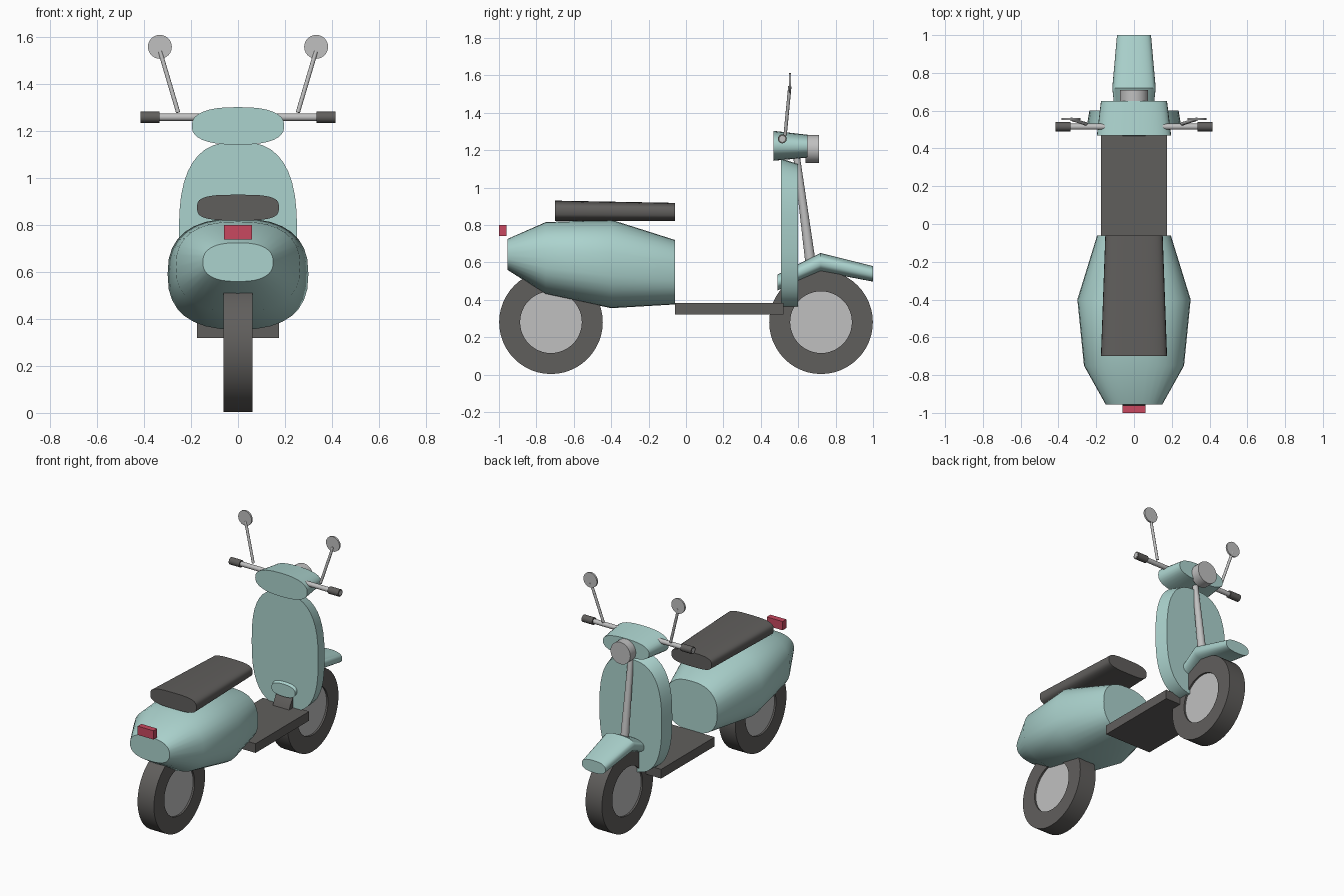
import bpy, bmesh, math
from mathutils import Vector, Matrix

cube = bpy.data.objects.get("Cube")
if cube:
    bpy.data.objects.remove(cube, do_unlink=True)


def material(name, rgb):
    m = bpy.data.materials.new(name)
    m.use_nodes = True
    m.diffuse_color = (*rgb, 1)
    m.node_tree.nodes["Principled BSDF"].inputs["Base Color"].default_value = (*rgb, 1)
    return m


MINT = material("mint paint", (0.41, 0.65, 0.615))
DARK = material("dark rubber", (0.118, 0.113, 0.108))
METAL = material("light metal", (0.53, 0.53, 0.53))
RED = material("red lens", (0.58, 0.065, 0.115))


def finish(name, bm, mat, angle=35):
    """Turn a bmesh into a smooth-shaded object with sharp edges kept."""
    bmesh.ops.recalc_face_normals(bm, faces=bm.faces)
    mesh = bpy.data.meshes.new(name)
    bm.to_mesh(mesh)
    bm.free()
    mesh.materials.append(mat)
    ob = bpy.data.objects.new(name, mesh)
    bpy.context.collection.objects.link(ob)
    bpy.ops.object.select_all(action='DESELECT')
    bpy.context.view_layer.objects.active = ob
    ob.select_set(True)
    bpy.ops.object.shade_smooth_by_angle(angle=math.radians(angle))
    return ob


def loft(name, sections, mat, power=2.5, count=32):
    """Join rounded cross-sections given as (y, half width, bottom, top)."""
    bm = bmesh.new()
    rings = []
    for y, half, low, high in sections:
        ring = []
        for i in range(count):
            a = math.tau * i / count
            c, s = math.cos(a), math.sin(a)
            x = math.copysign(abs(c) ** (2 / power), c) * half
            z = math.copysign(abs(s) ** (2 / power), s) * (high - low) / 2
            ring.append(bm.verts.new((x, y, (low + high) / 2 + z)))
        rings.append(ring)
    for a, b in zip(rings, rings[1:]):
        for i in range(count):
            j = (i + 1) % count
            bm.faces.new((a[i], a[j], b[j], b[i]))
    bm.faces.new(rings[0])
    bm.faces.new(rings[-1])
    return finish(name, bm, mat)


def rod(name, start, end, r1, mat, r2=None, count=16):
    """Cylinder or cone between two points."""
    start, end = Vector(start), Vector(end)
    way = end - start
    turn = way.to_track_quat('Z', 'Y').to_matrix().to_4x4()
    bm = bmesh.new()
    bmesh.ops.create_cone(bm, cap_ends=True, segments=count, radius1=r1,
                          radius2=r1 if r2 is None else r2, depth=way.length,
                          matrix=Matrix.Translation((start + end) / 2) @ turn)
    return finish(name, bm, mat)


def box(name, low, high, mat):
    low, high = Vector(low), Vector(high)
    bm = bmesh.new()
    bmesh.ops.create_cube(bm, size=1, matrix=Matrix.Translation((low + high) / 2)
                          @ Matrix.Diagonal((*(high - low), 1)))
    return finish(name, bm, mat)


def wheel(name, y):
    """Square-shouldered tyre ring with a recessed disc hub."""
    mid = Vector((0, y, 0.28))
    bm = bmesh.new()
    corners = [bm.verts.new(mid + Vector((x, 0, r))) for x, r in
               ((-0.062, 0.165), (-0.062, 0.277), (0.062, 0.277), (0.062, 0.165))]
    edges = [bm.edges.new((corners[i], corners[(i + 1) % 4])) for i in range(4)]
    bmesh.ops.spin(bm, geom=corners + edges, cent=mid, axis=(1, 0, 0),
                   angle=math.tau, steps=48, use_merge=True)
    bmesh.ops.remove_doubles(bm, verts=bm.verts, dist=0.0001)
    finish(name + "_tyre", bm, DARK)
    rod(name + "_hub", mid - Vector((0.05, 0, 0)), mid + Vector((0.05, 0, 0)),
        0.167, METAL, count=48)


wheel("rear_wheel", -0.722)
wheel("front_wheel", 0.722)

# Rear bodywork, saddle and tail lamp
loft("rear_body", [(-0.955, 0.15, 0.56, 0.725), (-0.75, 0.265, 0.43, 0.815),
                   (-0.4, 0.3, 0.355, 0.828), (-0.06, 0.195, 0.375, 0.72)], MINT)
loft("seat", [(-0.7, 0.175, 0.82, 0.93), (-0.06, 0.152, 0.82, 0.918)], DARK, power=3.2)
box("tail_light", (-0.06, -1, 0.74), (0.06, -0.96, 0.8), RED)

# Footboard and leg shield
box("floorboard", (-0.175, -0.06, 0.32), (0.175, 0.52, 0.383), DARK)
loft("leg_shield", [(0.508, 0.252, 0.36, 1.155), (0.6, 0.236, 0.36, 1.125)],
     MINT, power=2.7, count=40)

# Front mudguard and steering column
loft("front_mudguard", [(0.49, 0.09, 0.45, 0.535), (0.72, 0.115, 0.55, 0.65),
                        (1.0, 0.09, 0.497, 0.58)], MINT)
rod("steering_column", (0, 0.592, 1.16), (0, 0.668, 0.58), 0.018, METAL, 0.028)

# Handlebar housing and headlight
loft("handlebar_housing", [(0.468, 0.197, 1.143, 1.303), (0.65, 0.175, 1.16, 1.282)], MINT)
rod("headlight", (0, 0.64, 1.205), (0, 0.71, 1.205), 0.075, METAL, count=32)
rod("handlebar", (-0.416, 0.515, 1.26), (0.416, 0.515, 1.26), 0.016, METAL)

# Grips and mirrors on both sides
for side, s in (("left", 1), ("right", -1)):
    rod(side + "_grip", (s * 0.335, 0.515, 1.26), (s * 0.415, 0.515, 1.26), 0.024, DARK)
    rod(side + "_mirror_stem", (s * 0.255, 0.53, 1.28), (s * 0.332, 0.555, 1.54), 0.009, METAL)
    rod(side + "_mirror", (s * 0.333, 0.55, 1.56), (s * 0.333, 0.562, 1.56), 0.051, METAL, count=24)
